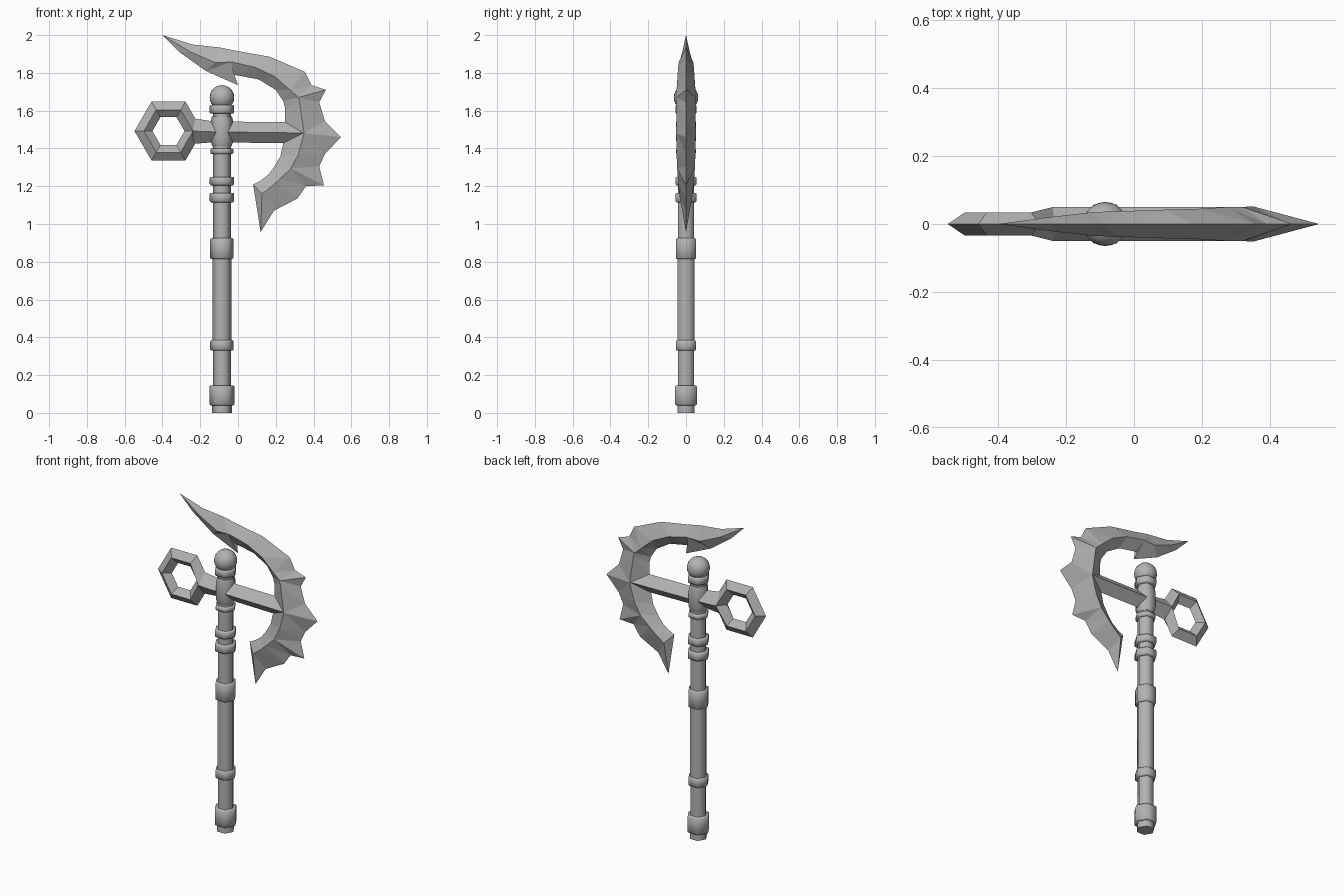
import bpy, bmesh, math

cube = bpy.data.objects.get("Cube")
if cube:
    bpy.data.objects.remove(cube)

steel = bpy.data.materials.new("grey steel")
steel.use_nodes = True
steel.diffuse_color = (0.45, 0.45, 0.45, 1)
steel.node_tree.nodes["Principled BSDF"].inputs["Base Color"].default_value = steel.diffuse_color

SHAFT_X = -0.085


def finish(name, bm, smooth_angle=None):
    """Clean the mesh, make the object and shade it."""
    bmesh.ops.remove_doubles(bm, verts=bm.verts[:], dist=0.0005)
    bmesh.ops.recalc_face_normals(bm, faces=bm.faces[:])
    mesh = bpy.data.meshes.new(name)
    bm.to_mesh(mesh)
    bm.free()
    mesh.materials.append(steel)
    obj = bpy.data.objects.new(name, mesh)
    bpy.context.collection.objects.link(obj)
    if smooth_angle:
        bpy.ops.object.select_all(action='DESELECT')
        obj.select_set(True)
        bpy.context.view_layer.objects.active = obj
        bpy.ops.object.shade_smooth_by_angle(angle=math.radians(smooth_angle))
    return obj


def face(bm, *points):
    """Add a face, dropping repeated corners."""
    unique = list(dict.fromkeys(points))
    if len(unique) > 2:
        bm.faces.new([bm.verts.new(p) for p in unique])


def loft(bm, rings, caps=True):
    """Skin closed rings of points."""
    for low, high in zip(rings, rings[1:]):
        for i in range(len(low)):
            j = (i + 1) % len(low)
            face(bm, low[i], low[j], high[j], high[i])
    if caps:
        face(bm, *rings[0])
        face(bm, *rings[-1])


def hex_part(name, profile):
    """Six-sided turned part from (radius, height) pairs."""
    bm = bmesh.new()
    loft(bm, [[(SHAFT_X + r * math.cos(i * math.pi / 3), r * math.sin(i * math.pi / 3), z)
               for i in range(6)] for r, z in profile])
    finish(name, bm, 65)


def collar(name, r, bottom, top, chamfer=0.006):
    hex_part(name, [(r - chamfer, bottom), (r, bottom + chamfer),
                    (r, top - chamfer), (r - chamfer, top)])


# Shaft and its collars
hex_part("shaft", [(0.048, 0), (0.048, 1.64)])
hex_part("foot", [(0.052, 0), (0.052, 0.05)])
collar("pommel", 0.067, 0.04, 0.145)
collar("lower_grip_collar", 0.062, 0.33, 0.385)
hex_part("grip", [(0.051, 0.38), (0.051, 0.83)])
collar("upper_grip_collar", 0.062, 0.815, 0.925)
collar("lower_neck_collar", 0.065, 1.115, 1.165)
collar("upper_neck_collar", 0.065, 1.205, 1.25)
collar("socket_collar", 0.061, 1.37, 1.4)
hex_part("head_socket", [(0.05, 1.41), (0.06, 1.44), (0.06, 1.54), (0.053, 1.57)])
collar("top_collar", 0.065, 1.585, 1.63)

# Round cap
bm = bmesh.new()
bmesh.ops.create_uvsphere(bm, u_segments=20, v_segments=12, radius=0.065)
bmesh.ops.translate(bm, verts=bm.verts[:], vec=(SHAFT_X, 0, 1.67))
finish("ball_cap", bm, 40)

# Diamond-section cross arm
bm = bmesh.new()
loft(bm, [[(x, 0, z + h), (x, 0.05, z), (x, 0, z - h), (x, -0.05, z)]
          for x, z, h in [(-0.24, 1.492, 0.068), (-0.13, 1.488, 0.055), (0.345, 1.482, 0.056)]])
finish("cross_arm", bm)

# Six-sided counterweight ring with a diamond section
bm = bmesh.new()
sections = []
for i in range(6):
    c, s = math.cos(i * math.pi / 3), math.sin(i * math.pi / 3)
    thick = 0.05 if i == 0 else 0.034
    sections.append([(-0.368 + r * c, y, 1.492 + r * s)
                     for r, y in [(0.18, 0), (0.13, thick), (0.085, 0), (0.13, -thick)]])
loft(bm, sections + sections[:1], caps=False)
finish("counterweight_ring", bm)

# Crescent blade: inner edge (x, z), ridge (x, z, half thickness), outer edge (x, z)
blade = [
    (-.4, 2, -.4, 2, 0, -.4, 2),
    (-.31, 1.91, -.25, 1.91, .02, -.24, 1.95),
    (-.17, 1.81, -.12, 1.855, .035, -.1, 1.935),
    (0, 1.735, -.04, 1.857, .038, 0, 1.915),
    (-.02, 1.79, -.03, 1.857, .038, 0, 1.915),
    (.11, 1.765, .09, 1.83, .042, .17, 1.885),
    (.2, 1.71, .195, 1.78, .045, .355, 1.805),
    (.24, 1.65, .275, 1.71, .05, .39, 1.735),
    (.25, 1.61, .32, 1.67, .05, .465, 1.71),
    (.25, 1.6, .325, 1.65, .05, .43, 1.645),
    (.25, 1.54, .35, 1.48, .052, .46, 1.545),
    (.25, 1.49, .35, 1.48, .052, .545, 1.46),
    (.24, 1.43, .35, 1.48, .052, .46, 1.37),
    (.225, 1.36, .32, 1.37, .05, .43, 1.305),
    (.19, 1.3, .28, 1.295, .047, .455, 1.205),
    (.16, 1.26, .22, 1.237, .043, .36, 1.2),
    (.12, 1.23, .18, 1.2, .04, .315, 1.135),
    (.08, 1.21, .127, 1.16, .036, .19, 1.07),
    (.08, 1.21, .127, 1.16, .036, .12, .957),
]
bm = bmesh.new()
rings = [[(ix, 0, iz), (rx, t, rz), (ox, 0, oz), (rx, -t, rz)]
         for ix, iz, rx, rz, t, ox, oz in blade]
loft(bm, rings, caps=False)
inner, left, tip, right = rings[-1]
face(bm, inner, left, tip)
face(bm, inner, tip, right)
bmesh.ops.triangulate(bm, faces=bm.faces[:], quad_method='SHORT_EDGE')
finish("crescent_blade", bm)
